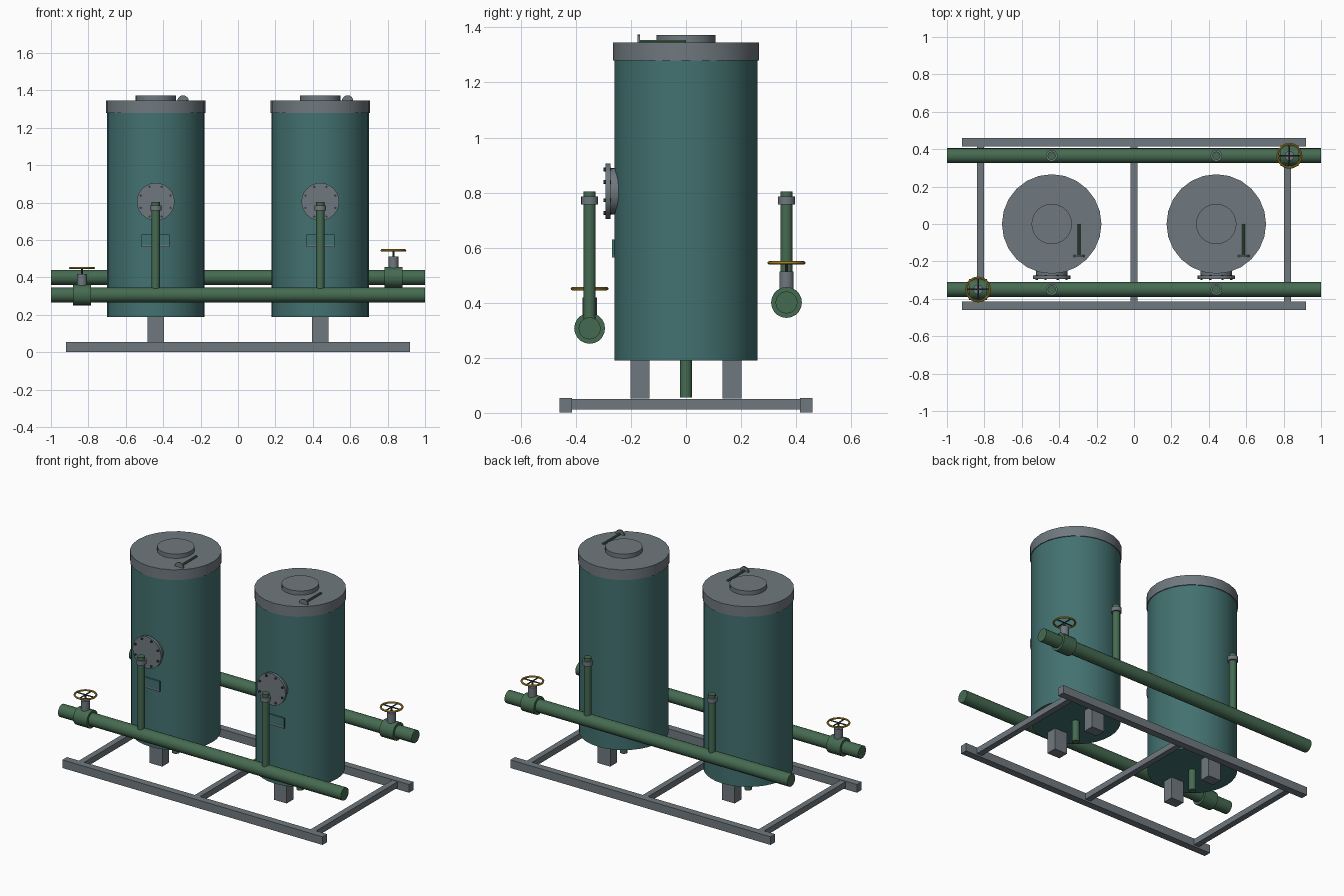
import bpy, bmesh, math
from mathutils import Vector

cube = bpy.data.objects.get("Cube")
if cube:
    bpy.data.objects.remove(cube, do_unlink=True)


def material(name, rgb):
    m = bpy.data.materials.new(name)
    m.use_nodes = True
    color = (*rgb, 1)
    m.diffuse_color = color
    m.node_tree.nodes["Principled BSDF"].inputs["Base Color"].default_value = color
    return m


TEAL = material("teal paint", (0.055, 0.165, 0.162))
GREY = material("grey steel", (0.16, 0.19, 0.21))
GREEN = material("green pipe", (0.06, 0.145, 0.082))
YELLOW = material("yellow wheel", (0.55, 0.32, 0.03))
DARK = material("dark steel", (0.04, 0.05, 0.06))


def finish(obj, name, mat, smooth=True):
    obj.name = name
    obj.data.name = name
    obj.data.materials.append(mat)
    if smooth:
        bpy.ops.object.shade_smooth_by_angle(angle=math.radians(35))
    return obj


def box(name, mat, center, size):
    bpy.ops.mesh.primitive_cube_add(size=1, location=center)
    obj = bpy.context.object
    obj.scale = size
    bpy.ops.object.transform_apply(location=False, rotation=False, scale=True)
    return finish(obj, name, mat, False)


def rod(name, mat, start, end, radius, sides=20):
    a, b = Vector(start), Vector(end)
    d = b - a
    bpy.ops.mesh.primitive_cylinder_add(
        vertices=sides, radius=radius, depth=d.length, location=(a + b) / 2,
        rotation=d.to_track_quat("Z", "Y").to_euler())
    return finish(bpy.context.object, name, mat)


# Skid frame
for y, side in ((-0.437, "front"), (0.437, "back")):
    box(side + "_rail", GREY, (0, y, 0.028), (1.84, 0.046, 0.052))
for x, side in ((-0.82, "right"), (0, "middle"), (0.82, "left")):
    box(side + "_crossbar", GREY, (x, 0, 0.032), (0.038, 0.92, 0.038))


def tank(x, side):
    # Shell, lid and top cover
    rod(side + "_tank", TEAL, (x, 0, 0.19), (x, 0, 1.285), 0.26, 32)
    rod(side + "_lid", GREY, (x, 0, 1.28), (x, 0, 1.345), 0.266, 24)
    rod(side + "_lid_cover", GREY, (x, 0, 1.34), (x, 0, 1.372), 0.108, 24)

    # Lid lever
    lx = x + 0.146
    rod(side + "_lever", GREEN, (lx, 0, 1.347), (lx, -0.17, 1.347), 0.008, 10)
    rod(side + "_lever_disc", GREY, (lx, -0.167, 1.343), (lx, -0.176, 1.343), 0.031, 16)

    # Legs and drain
    for y, place in ((-0.167, "front"), (0.167, "back")):
        box(f"{side}_{place}_leg", GREY, (x, y, 0.125), (0.09, 0.068, 0.146))
    rod(side + "_drain", GREEN, (x, 0, 0.055), (x, 0, 0.2), 0.022, 16)

    # Bolted hand hole
    z = 0.805
    rod(side + "_hatch_neck", GREY, (x, -0.23, z), (x, -0.28, z), 0.085, 24)
    rod(side + "_hatch_plate", GREY, (x, -0.275, z), (x, -0.293, z), 0.101, 24)
    for i in range(8):
        a = math.tau * (i + 0.5) / 8
        bx, bz = x + 0.086 * math.cos(a), z + 0.086 * math.sin(a)
        rod(f"{side}_hatch_bolt_{i + 1}", DARK, (bx, -0.272, bz), (bx, -0.3, bz), 0.007, 6)

    # Name plate with a steel lower edge
    box(side + "_plate", TEAL, (x, -0.265, 0.602), (0.15, 0.009, 0.056))
    box(side + "_plate_edge", GREY, (x, -0.265, 0.569), (0.15, 0.009, 0.01))


def pipe_line(side, y, z, valve_x):
    # Header pipe with risers
    rod(side + "_pipe", GREEN, (-1, y, z), (1, y, z), 0.04)
    for x, place in ((-0.44, "right"), (0.44, "left")):
        rod(f"{side}_{place}_riser", GREEN, (x, y, z), (x, y, 0.804), 0.022, 16)
        rod(f"{side}_{place}_collar", GREY, (x, y, 0.757), (x, y, 0.785), 0.031, 16)

    # Valve body and bonnet
    rod(side + "_valve", GREEN, (valve_x - 0.048, y, z), (valve_x + 0.048, y, z), 0.056)
    rod(side + "_bonnet", GREY, (valve_x, y, z + 0.03), (valve_x, y, z + 0.112), 0.026, 16)
    wheel_z = z + 0.144
    rod(side + "_stem", DARK, (valve_x, y, z + 0.1), (valve_x, y, wheel_z), 0.005, 8)

    # Hand wheel
    bpy.ops.mesh.primitive_torus_add(
        major_segments=28, minor_segments=8, major_radius=0.063, minor_radius=0.006,
        location=(valve_x, y, wheel_z))
    finish(bpy.context.object, side + "_wheel", YELLOW)
    for dx, dy, n in ((0.062, 0, 1), (0, 0.062, 2)):
        rod(f"{side}_spoke_{n}", DARK, (valve_x - dx, y - dy, wheel_z),
            (valve_x + dx, y + dy, wheel_z), 0.004, 8)


tank(-0.44, "right")
tank(0.44, "left")
pipe_line("front", -0.35, 0.307, -0.834)
pipe_line("back", 0.365, 0.401, 0.831)
